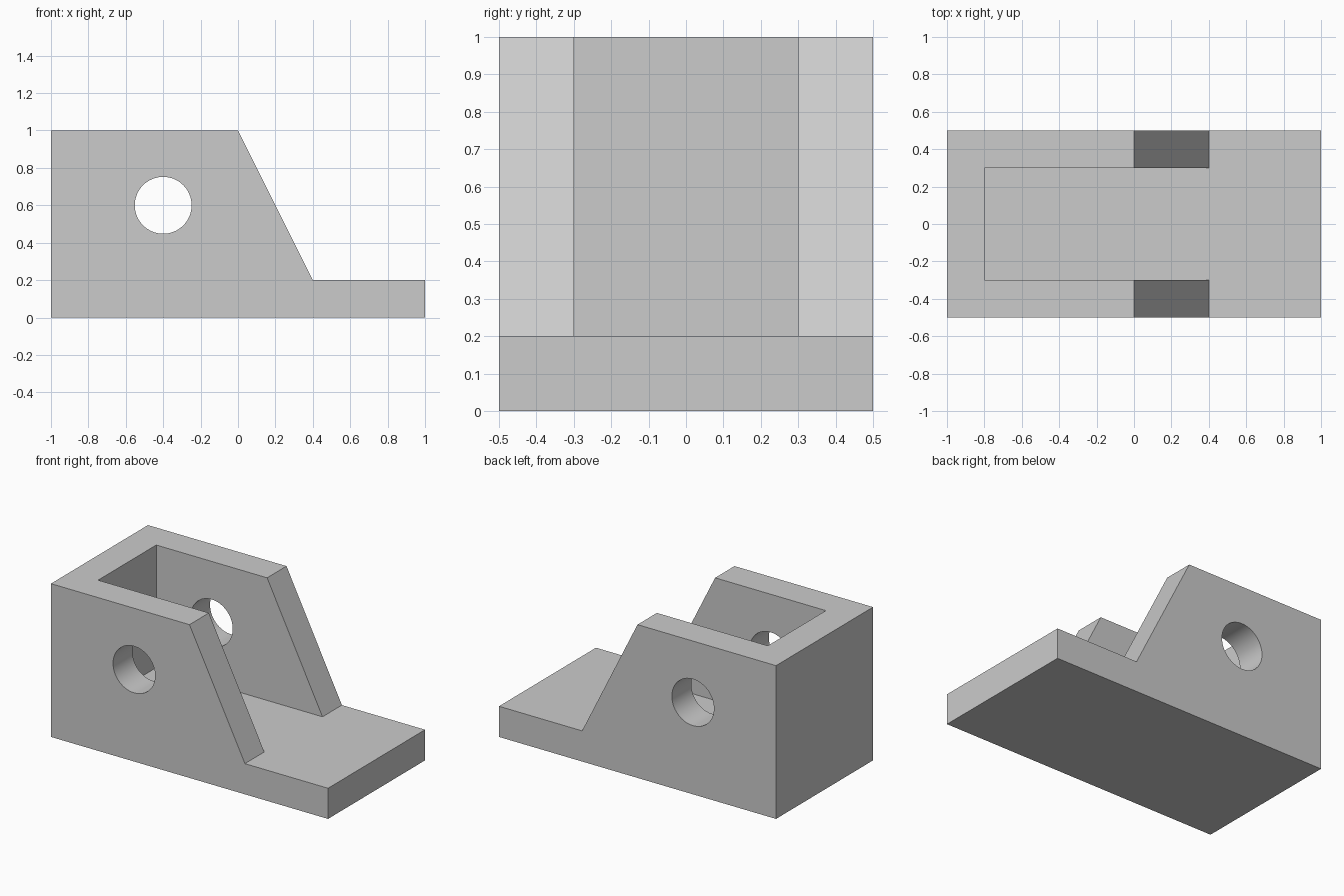
import bpy
import bmesh
from math import radians
from mathutils import Matrix, Vector

cube = bpy.data.objects.get("Cube")
if cube:
    bpy.data.objects.remove(cube, do_unlink=True)

grey = bpy.data.materials.new("light_grey")
grey.use_nodes = True
colour = (0.6, 0.6, 0.6, 1)
grey.diffuse_color = colour
grey.node_tree.nodes["Principled BSDF"].inputs["Base Color"].default_value = colour


def make_object(name, bm):
    bmesh.ops.recalc_face_normals(bm, faces=bm.faces)
    mesh = bpy.data.meshes.new(name)
    bm.to_mesh(mesh)
    bm.free()
    mesh.materials.append(grey)
    obj = bpy.data.objects.new(name, mesh)
    bpy.context.collection.objects.link(obj)
    return obj


def extrude_profile(name, points, half_width):
    """Solid from an x-z outline, extruded along y."""
    bm = bmesh.new()
    face = bm.faces.new([bm.verts.new((x, -half_width, z)) for x, z in points])
    result = bmesh.ops.extrude_face_region(bm, geom=[face])
    moved = [v for v in result["geom"] if isinstance(v, bmesh.types.BMVert)]
    bmesh.ops.translate(bm, verts=moved, vec=Vector((0, 2 * half_width, 0)))
    return make_object(name, bm)


# Body: tall block sloping down to a low plate
bracket = extrude_profile("bracket", [
    (-1, 0), (1, 0), (1, 0.2), (0.4, 0.2), (0, 1), (-1, 1)], 0.5)

# Pocket between the side walls, open at the top and the sloped end
pocket = extrude_profile("pocket_cutter", [
    (-0.8, 0.2), (0.4, 0.2), (0.4, 1.2), (-0.8, 1.2)], 0.3)

# Round cross hole through both side walls
bm = bmesh.new()
bmesh.ops.create_cone(
    bm, cap_ends=True, segments=64, radius1=0.152, radius2=0.152, depth=1.4,
    matrix=Matrix.Translation((-0.4, 0, 0.6)) @ Matrix.Rotation(radians(90), 4, "X"))
hole = make_object("hole_cutter", bm)

# Cut the body and bake the result
for cutter in (pocket, hole):
    cutter.hide_render = True
    mod = bracket.modifiers.new(cutter.name, "BOOLEAN")
    mod.operation = "DIFFERENCE"
    mod.solver = "EXACT"
    mod.object = cutter

bpy.context.view_layer.update()
graph = bpy.context.evaluated_depsgraph_get()
cut_mesh = bpy.data.meshes.new_from_object(bracket.evaluated_get(graph))
bracket.modifiers.clear()
bracket.data = cut_mesh
for cutter in (pocket, hole):
    bpy.data.objects.remove(cutter, do_unlink=True)

# Smooth hole walls with sharp edges elsewhere
bpy.ops.object.select_all(action="DESELECT")
bracket.select_set(True)
bpy.context.view_layer.objects.active = bracket
bpy.ops.object.shade_smooth_by_angle(angle=radians(30))
